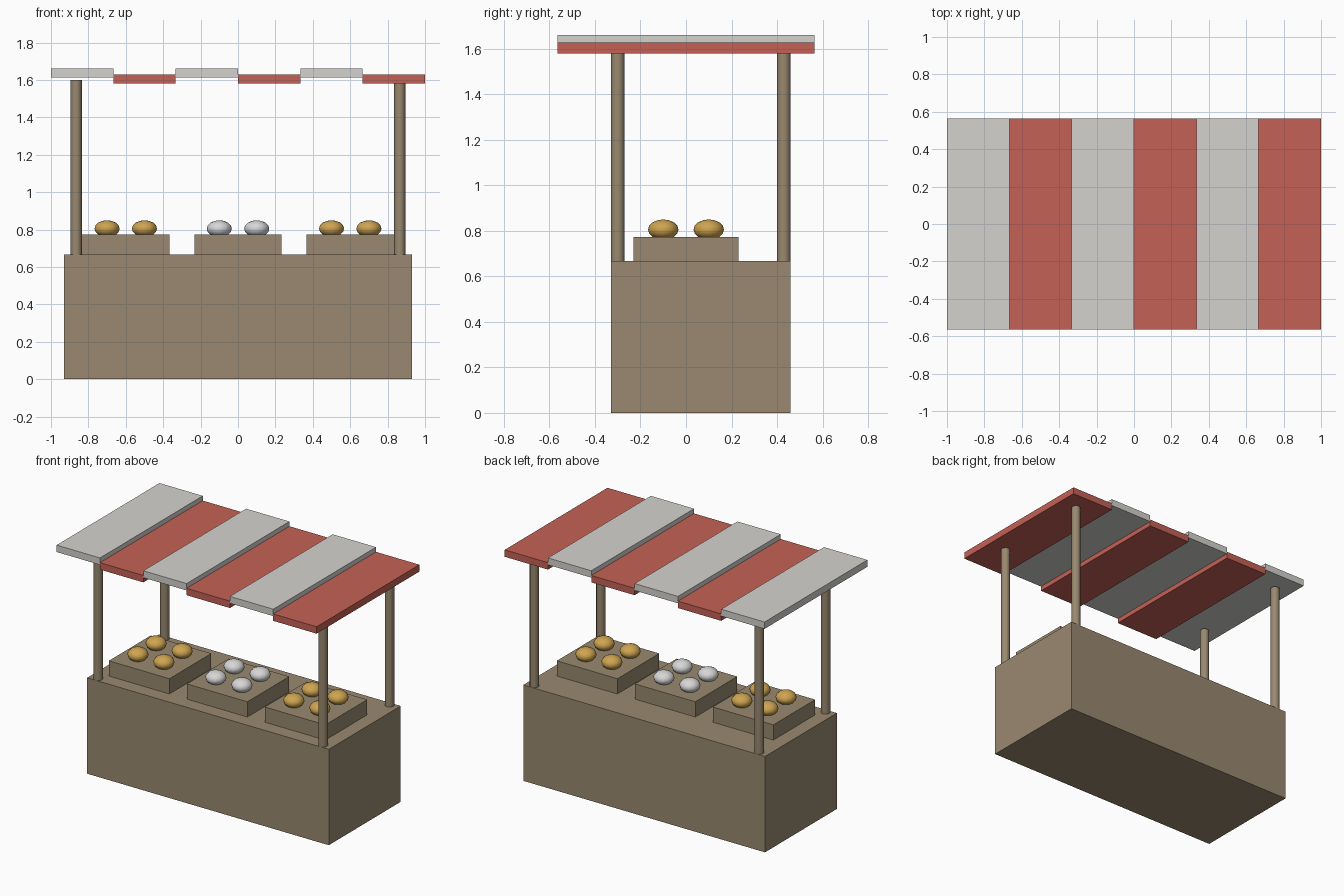
import bpy
from math import radians

if "Cube" in bpy.data.objects:
    bpy.data.objects.remove(bpy.data.objects["Cube"], do_unlink=True)


def material(name, rgb):
    m = bpy.data.materials.new(name)
    m.use_nodes = True
    m.diffuse_color = (*rgb, 1)
    bsdf = m.node_tree.nodes["Principled BSDF"]
    bsdf.inputs["Base Color"].default_value = (*rgb, 1)
    bsdf.inputs["Roughness"].default_value = 0.8
    return m


WOOD = material("brown wood", (0.32, 0.25, 0.16))
RED = material("red cloth", (0.55, 0.12, 0.09))
PALE = material("pale cloth", (0.66, 0.65, 0.62))
GOLD = material("golden produce", (0.62, 0.37, 0.08))
WHITE = material("white produce", (0.68, 0.68, 0.68))


def finish(name, mat):
    ob = bpy.context.object
    ob.name = name
    ob.data.materials.append(mat)
    return ob


def box(name, mat, x, y, z):
    """Box spanning the given (low, high) ranges."""
    spans = (x, y, z)
    bpy.ops.mesh.primitive_cube_add(size=1, location=[(a + b) / 2 for a, b in spans])
    bpy.context.object.scale = [b - a for a, b in spans]
    bpy.ops.object.transform_apply(location=False, rotation=False)
    return finish(name, mat)


def post(name, x, y, low, high):
    bpy.ops.mesh.primitive_cylinder_add(
        vertices=12, radius=0.03, depth=high - low, location=(x, y, (low + high) / 2))
    bpy.ops.object.shade_smooth_by_angle(angle=radians(40))
    return finish(name, WOOD)


def produce(name, mat, x, y):
    bpy.ops.mesh.primitive_uv_sphere_add(
        segments=12, ring_count=8, radius=0.067, location=(x, y, 0.805))
    bpy.context.object.scale.z = 0.67
    bpy.ops.object.transform_apply(location=False, rotation=False)
    bpy.ops.object.shade_smooth_by_angle(angle=radians(40))
    return finish(name, mat)


# Counter
TOP = 0.667
box("counter", WOOD, (-0.93, 0.93), (-0.33, 0.46), (0, TOP))

# Corner posts
for x, side in ((-0.865, "right"), (0.865, "left")):
    for y, end in ((-0.3, "front"), (0.43, "back")):
        post(f"{end}_{side}_post", x, y, TOP, 1.6)

# Crates with four pieces of produce each
for x, side, mat in ((-0.6, "right", GOLD), (0, "middle", WHITE), (0.6, "left", GOLD)):
    box(f"{side}_crate", WOOD, (x - 0.233, x + 0.233), (-0.23, 0.23), (TOP, 0.773))
    for dx in (-0.1, 0.1):
        for dy in (-0.1, 0.1):
            produce(f"{side}_produce", mat, x + dx, dy)

# Awning of alternating raised and lowered strips
for i in range(6):
    x = -1 + i / 3
    low = 1.58 if i % 2 else 1.613
    box("awning_strip", RED if i % 2 else PALE,
        (x, x + 1 / 3), (-0.565, 0.565), (low, low + 0.048))
